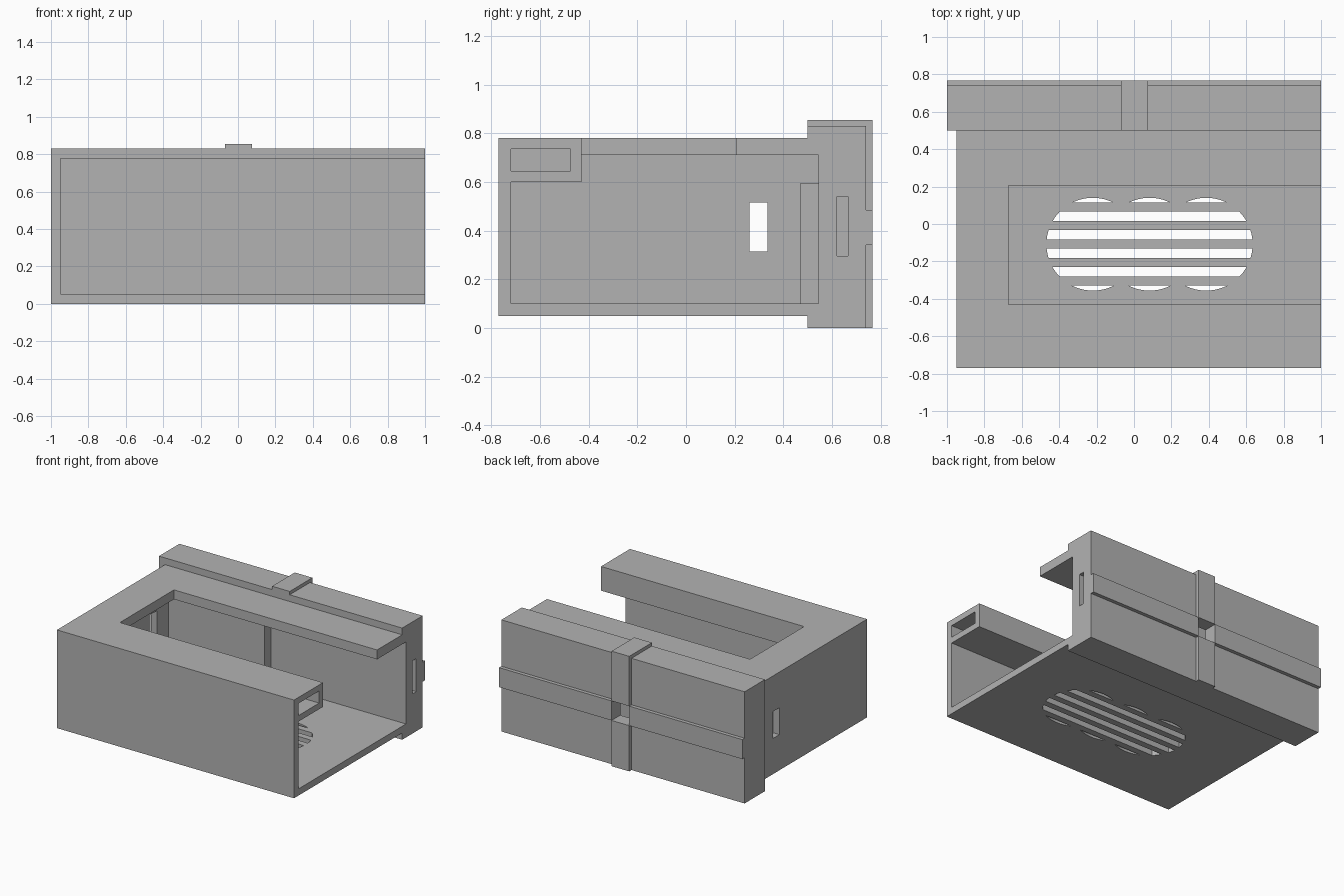
import bpy, bmesh, math

if "Cube" in bpy.data.objects:
    bpy.data.objects.remove(bpy.data.objects["Cube"])

grey = bpy.data.materials.new("plain grey")
grey.use_nodes = True
COLOUR = (0.45, 0.45, 0.45, 1)
grey.diffuse_color = COLOUR
grey.node_tree.nodes["Principled BSDF"].inputs["Base Color"].default_value = COLOUR


def prisms(name, outlines, axis, lo, hi):
    """Extrude closed 2D outlines along axis x or z into one object."""
    bm = bmesh.new()
    for pts in outlines:
        place = (lambda p, d: (d, *p)) if axis == "x" else (lambda p, d: (*p, d))
        ends = [[bm.verts.new(place(p, d)) for p in pts] for d in (lo, hi)]
        bm.faces.new(ends[0])
        bm.faces.new(ends[1])
        n = len(pts)
        for i in range(n):
            j = (i + 1) % n
            bm.faces.new((ends[0][i], ends[0][j], ends[1][j], ends[1][i]))
    bmesh.ops.recalc_face_normals(bm, faces=bm.faces)
    mesh = bpy.data.meshes.new(name)
    bm.to_mesh(mesh)
    bm.free()
    mesh.materials.append(grey)
    ob = bpy.data.objects.new(name, mesh)
    bpy.context.scene.collection.objects.link(ob)
    return ob


def box(name, x, y, z):
    rect = [(y[0], z[0]), (y[1], z[0]), (y[1], z[1]), (y[0], z[1])]
    return prisms(name, [rect], "x", *x)


def combine(target, other, operation):
    """Apply a boolean and remove the helper."""
    mod = target.modifiers.new(operation, "BOOLEAN")
    mod.operation, mod.solver, mod.object = operation, "EXACT", other
    with bpy.context.temp_override(object=target, active_object=target,
                                   selected_objects=[target]):
        bpy.ops.object.modifier_apply(modifier=mod.name)
    bpy.data.objects.remove(other)


# Outer shell: main box joined to the taller, wider back plate
OUT = 1.1
case = box("case", (-0.95, 1), (-0.77, 0.6), (0.05, 0.78))
combine(case, box("back_plate", (-1, 1), (0.5, 0.74), (0, 0.83)), "UNION")

# Inner spaces, all open at the +x end where they reach OUT
hollows = {
    "main_cavity": ((-0.9, OUT), (-0.72, 0.47), (0.1, 0.6)),
    "rear_alcove": ((-0.11, OUT), (0.4, 0.545), (0.1, 0.65)),
    "upper_cavity": ((-0.9, OUT), (-0.43, 0.545), (0.595, 0.71)),
    "top_opening": ((-0.67, OUT), (-0.43, 0.205), (0.65, 0.9)),
    "front_tunnel": ((-0.9, OUT), (-0.72, -0.475), (0.645, 0.735)),
    "side_window": ((-OUT, -0.8), (0.26, 0.335), (0.315, 0.515)),
    "plate_slot": ((-0.12, OUT), (0.62, 0.665), (0.295, 0.54)),
    "back_recess": ((-0.07, 0.075), (0.62, 0.9), (0.34, 0.485)),
}
for name, size in hollows.items():
    combine(case, box(name, *size), "DIFFERENCE")

# Floor grille: three overlapping circles crossed by five bars
R, MID_Y, BAR, PITCH = 0.248, -0.108, 0.048, 0.099
CENTRES = (-0.22, 0.083, 0.386)


def slot(left, right, low, high, steps=14):
    a, b = math.asin(low / R), math.asin(high / R)
    arc = [a + (b - a) * i / steps for i in range(steps + 1)]
    pts = [(right + R * math.cos(t), MID_Y + R * math.sin(t)) for t in arc]
    return pts + [(left - R * math.cos(t), MID_Y + R * math.sin(t)) for t in reversed(arc)]


slots = []
for k in range(-2, 2):
    slots.append(slot(CENTRES[0], CENTRES[2],
                      k * PITCH + BAR / 2, (k + 1) * PITCH - BAR / 2))
edge = 2 * PITCH + BAR / 2
for c in CENTRES:
    slots.append(slot(c, c, edge, R * 0.9995))
    slots.append(slot(c, c, -R * 0.9995, -edge))
combine(case, prisms("grille_cutter", slots, "z", 0.0, 0.15), "DIFFERENCE")

# Raised cross on the back: horizontal rails and vertical straps
box("rail_right", (-1, -0.07), (0.74, 0.767), (0.34, 0.485))
box("rail_left", (0.075, 1), (0.74, 0.767), (0.34, 0.485))
box("strap_lower", (-0.07, 0.075), (0.74, 0.767), (0, 0.34))
hook = [(0.5, 0.83), (0.74, 0.83), (0.74, 0.485), (0.767, 0.485), (0.767, 0.855), (0.5, 0.855)]
prisms("strap_upper", [hook], "x", -0.07, 0.075)
